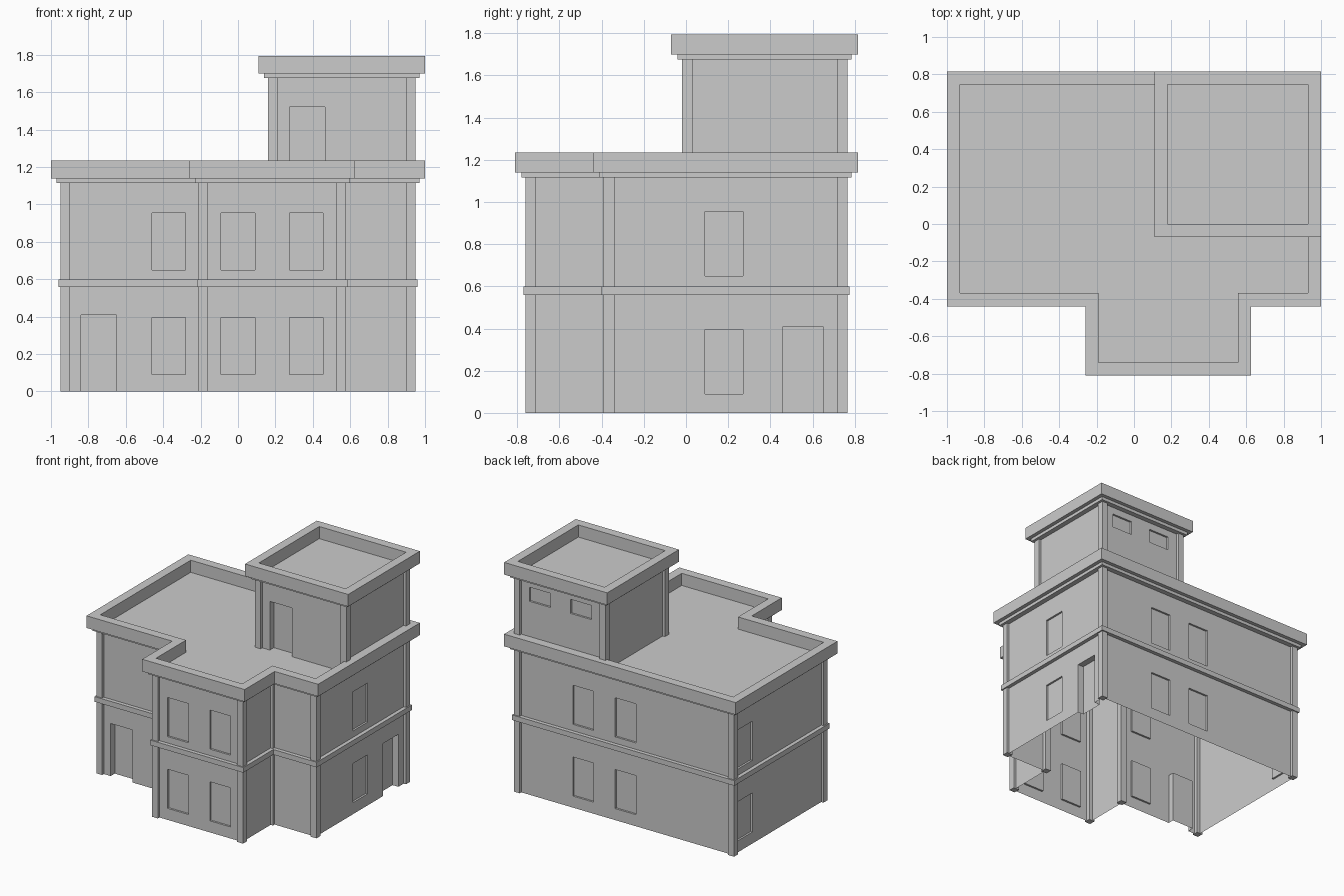
import bpy, bmesh
from mathutils import Vector

cube = bpy.data.objects.get("Cube")
if cube:
    bpy.data.objects.remove(cube)

stone = bpy.data.materials.new("grey_stone")
stone.use_nodes = True
stone.diffuse_color = (0.6, 0.6, 0.6, 1)
stone.node_tree.nodes["Principled BSDF"].inputs["Base Color"].default_value = (0.6, 0.6, 0.6, 1)


def finish(name, bm):
    me = bpy.data.meshes.new(name)
    bm.to_mesh(me)
    bm.free()
    me.materials.append(stone)
    ob = bpy.data.objects.new(name, me)
    bpy.context.collection.objects.link(ob)
    return ob


def quad(bm, *pts):
    return bm.faces.new([bm.verts.new(p) for p in pts])


def normals(path):
    # Outward edge normals of a counter-clockwise outline
    out = []
    for a, b in zip(path, path[1:] + path[:1]):
        d = (Vector(b) - Vector(a)).normalized()
        out.append(Vector((d.y, -d.x)))
    return out


def offset(path, d):
    # Mitred offset for square corners
    n = normals(path)
    return [Vector(p) + d * (n[i - 1] + n[i]) for i, p in enumerate(path)]


def ring(name, path, d, z0, z1):
    # Square-section moulding running round the outline
    bm = bmesh.new()
    inner, outer = offset(path, 0), offset(path, d)
    for i in range(len(path)):
        j = (i + 1) % len(path)
        sect = [(outer, z0), (outer, z1), (inner, z1), (inner, z0)]
        for (p, za), (q, zb) in zip(sect, sect[1:] + sect[:1]):
            quad(bm, (*p[i], za), (*p[j], za), (*q[j], zb), (*q[i], zb))
    bmesh.ops.remove_doubles(bm, verts=bm.verts, dist=0.0005)
    bmesh.ops.recalc_face_normals(bm, faces=bm.faces)
    finish(name, bm)


def walls(name, path, z0, z1, openings):
    # One thin shell; openings[edge] = list of (centre, width, bottom, top, depth)
    bm = bmesh.new()
    for i, n in enumerate(normals(path)):
        a, b = Vector(path[i]), Vector(path[(i + 1) % len(path)])
        d = (b - a).normalized()
        axis = 0 if abs(d.x) > 0.5 else 1
        holes = []
        for c, w, lo, hi, dep in openings.get(i, []):
            u = (c - a[axis]) * d[axis]
            holes.append((u - w / 2, u + w / 2, lo, hi, dep))

        def at(u, z, dep=0):
            return (*(a + d * u - n * dep), z)

        us = sorted({0, (b - a).length, *(v for h in holes for v in h[:2])})
        zs = sorted({z0, z1, *(v for h in holes for v in h[2:4])})
        for u0, u1 in zip(us, us[1:]):
            for v0, v1 in zip(zs, zs[1:]):
                um, vm = (u0 + u1) / 2, (v0 + v1) / 2
                if not any(h[0] < um < h[1] and h[2] < vm < h[3] for h in holes):
                    quad(bm, at(u0, v0), at(u1, v0), at(u1, v1), at(u0, v1))
        # Recessed panels with their reveals
        for l, r, lo, hi, e in holes:
            quad(bm, at(l, lo, e), at(r, lo, e), at(r, hi, e), at(l, hi, e))
            quad(bm, at(l, lo), at(l, lo, e), at(l, hi, e), at(l, hi))
            quad(bm, at(r, lo, e), at(r, lo), at(r, hi), at(r, hi, e))
            quad(bm, at(l, hi, e), at(r, hi, e), at(r, hi), at(l, hi))
            if lo > z0:
                quad(bm, at(l, lo), at(r, lo), at(r, lo, e), at(l, lo, e))
    bmesh.ops.remove_doubles(bm, verts=bm.verts, dist=0.0005)
    finish(name, bm)


def columns(name, path, z0, z1):
    # Square corner posts
    bm = bmesh.new()
    for p in offset(path, -0.005):
        cube = bmesh.ops.create_cube(bm, size=1)["verts"]
        bmesh.ops.scale(bm, vec=(0.05, 0.05, z1 - z0), verts=cube)
        bmesh.ops.translate(bm, vec=(p.x, p.y, (z0 + z1) / 2), verts=cube)
    finish(name, bm)


def deck(name, path, z):
    bm = bmesh.new()
    quad(bm, *[(*p, z) for p in path])
    finish(name, bm)


def window_pair(c):
    return [(c, 0.18, lo, lo + 0.305, 0.015) for lo in (0.09, 0.65)]


def door(c, z):
    return (c, 0.19, z, z + (0.41 if z == 0 else 0.38), 0.05)


def crown(name, path, z):
    # Stepped cornice, parapet and flat roof
    ring(name + "_cornice", path, 0.04, z - 0.025, z)
    ring(name + "_parapet", path, 0.07, z, z + 0.095)
    deck(name + "_roof", path, z)


# Main block: T-shaped outline, counter-clockwise from the back right corner
main = [(-0.93, 0.745), (-0.93, -0.37), (-0.19, -0.37), (-0.19, -0.74),
        (0.555, -0.74), (0.555, -0.37), (0.93, -0.37), (0.93, 0.745)]
walls("main_walls", main, 0, 1.14, {
    0: window_pair(0.6),
    1: window_pair(-0.37) + [door(-0.745, 0)],
    3: window_pair(0) + window_pair(0.365),
    6: window_pair(0.18) + [door(0.555, 0)],
    7: window_pair(0) + window_pair(0.365),
})
columns("main_columns", main, 0, 1.13)
ring("floor_band", main, 0.03, 0.56, 0.6)
crown("main", main, 1.14)

# Rooftop tower
tower = [(0.18, 0.745), (0.18, 0), (0.93, 0), (0.93, 0.745)]
walls("tower_walls", tower, 1.14, 1.7, {
    1: [door(0.37, 1.14)],
    3: [(c, 0.18, 1.51, 1.62, 0.015) for c in (0.74, 0.385)],
})
columns("tower_columns", tower, 1.14, 1.69)
crown("tower", tower, 1.7)
